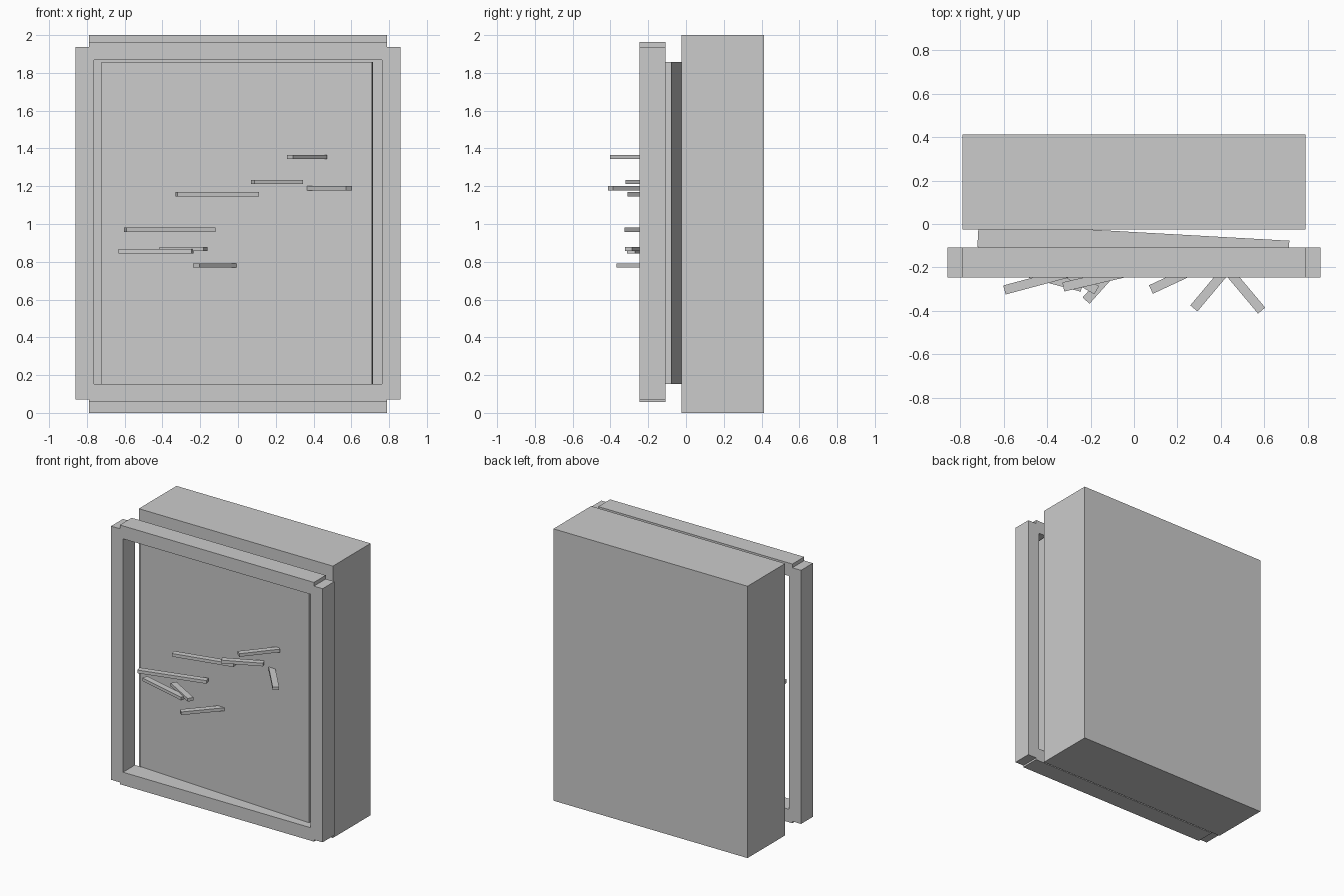
import bpy
from math import radians, cos, sin

cube = bpy.data.objects.get("Cube")
if cube:
    bpy.data.objects.remove(cube, do_unlink=True)

# Single plain grey
grey = bpy.data.materials.new("plain_grey")
grey.use_nodes = True
colour = (0.6, 0.6, 0.6, 1)
grey.diffuse_color = colour
grey.node_tree.nodes["Principled BSDF"].inputs["Base Color"].default_value = colour


def box(name, centre, size, turn=0):
    """Box of the given size, turned about z by degrees."""
    bpy.ops.mesh.primitive_cube_add(size=1, location=centre, rotation=(0, 0, radians(turn)))
    ob = bpy.context.object
    ob.name = name
    ob.scale = size
    bpy.ops.object.transform_apply(location=False, rotation=False, scale=True)
    ob.data.materials.append(grey)
    return ob


# Deep cabinet body at the back
box("cabinet_body", (0, 0.194, 1), (1.58, 0.438, 2))

# Front frame: two uprights and two rails that stand proud of them
FRAME_Y, FRAME_DEPTH = -0.177, 0.138
for side, name in ((1, "left"), (-1, "right")):
    box(name + "_upright", (side * 0.812, FRAME_Y, 1.004), (0.097, FRAME_DEPTH, 1.866))
for z, name in ((1.917, "top"), (0.105, "bottom")):
    box(name + "_rail", (0, FRAME_Y, z), (1.58, FRAME_DEPTH, 0.095))

# Slightly turned panel, sunk into the body on one side
box("tilted_panel", (-0.003, -0.092, 1.005), (1.434, 0.11, 1.705), -3.2)

# Loose slats: tip x, tip y, height, direction in degrees, length
slats = [
    (0.276, -0.389, 1.355, 50, 0.28),
    (0.588, -0.399, 1.189, 130, 0.34),
    (0.078, -0.302, 1.222, 25, 0.285),
    (-0.326, -0.290, 1.158, 13, 0.445),
    (-0.597, -0.304, 0.969, 15, 0.49),
    (-0.221, -0.353, 0.780, 48, 0.295),
    (-0.240, -0.291, 0.856, 165, 0.40),
    (-0.172, -0.305, 0.868, 150, 0.27),
]
for i, (x, y, z, turn, length) in enumerate(slats):
    a = radians(turn)
    centre = (x + cos(a) * length / 2, y + sin(a) * length / 2, z)
    box(f"slat_{i + 1}", centre, (length, 0.043, 0.023), turn)
